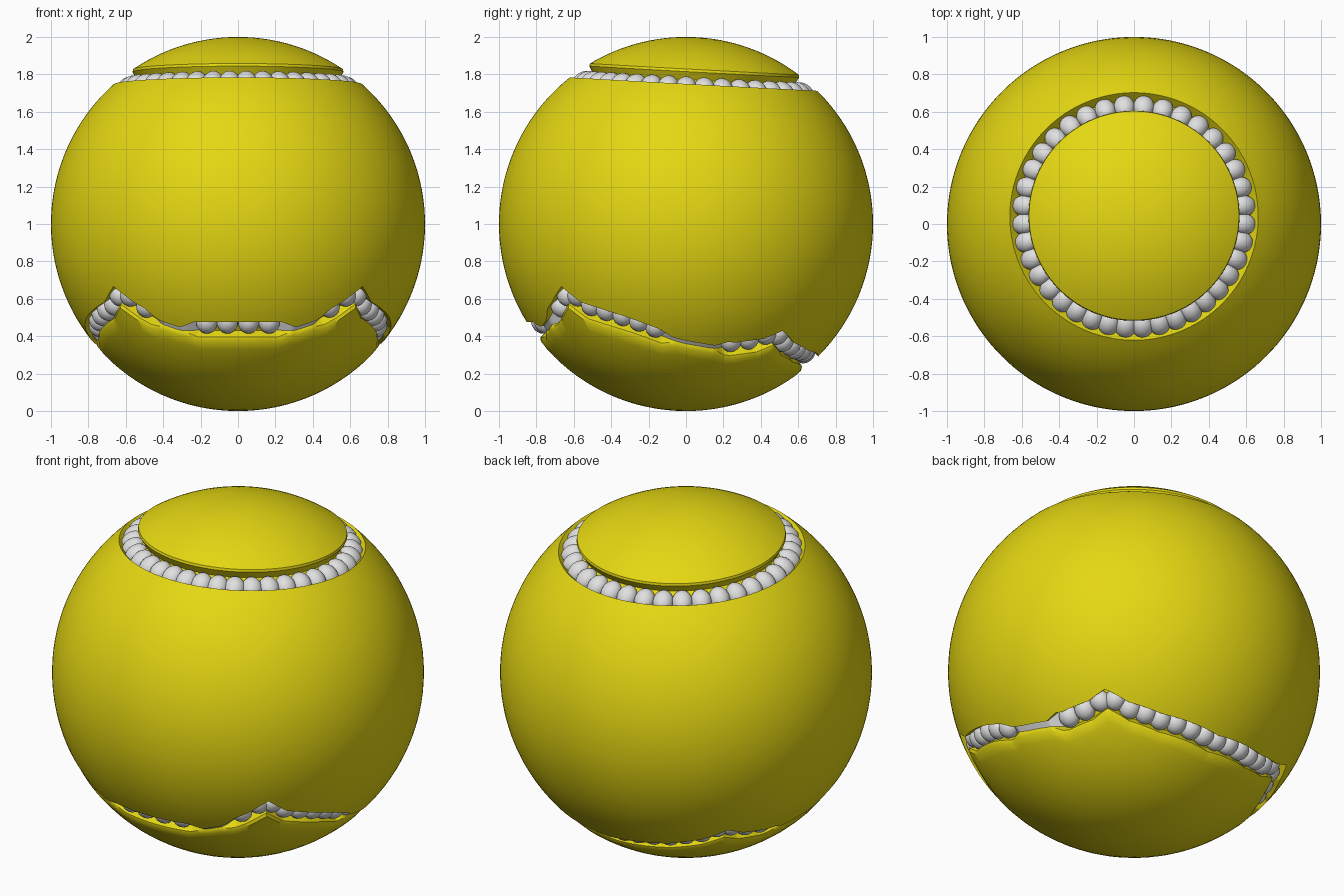
import bpy, bmesh, math
from mathutils import Vector, Matrix

if "Cube" in bpy.data.objects:
    bpy.data.objects.remove(bpy.data.objects["Cube"])

def material(name, col):
    m = bpy.data.materials.new(name)
    m.diffuse_color = (*col, 1)
    m.use_nodes = True
    m.node_tree.nodes["Principled BSDF"].inputs["Base Color"].default_value = m.diffuse_color
    return m

YELLOW = material("yellow", (0.78, 0.68, 0.006))
WHITE = material("off white", (0.75, 0.75, 0.75))

# Lower seam height by azimuth (0 = front, 180 = back), mirrored left to right
SEAM = [(0, .43), (14, .43), (23, .435), (31, .475), (38, .535), (45, .615), (51.5, .535),
        (69, .455), (80, .395), (90, .36), (100, .337), (110, .325), (122, .345),
        (129, .385), (138, .325), (152, .285), (180, .255)]

def fold(az):
    az = abs(az) % 360
    return 360 - az if az > 180 else az

def seam_polar(az):
    az = fold(az)
    for (a, z0), (b, z1) in zip(SEAM, SEAM[1:]):
        if az <= b:
            return math.degrees(math.acos(z0 + (z1 - z0) * (az - a) / (b - a) - 1))
    return 138

def strip(az):
    """1 where the lower groove pinches to a thin strip, 0 where it holds beads."""
    az = fold(az)
    return max(max(0, min(1, (az - a) / 5, (b - az) / 5)) for a, b in ((16, 34), (80, 107)))

def top_tilt(az):
    return -3.1 * math.cos(math.radians(az))

def point(az, polar, r=1.0):
    a, p = math.radians(az), math.radians(polar)
    return Vector((r * math.sin(p) * math.sin(a), -r * math.sin(p) * math.cos(a), 1 + r * math.cos(p)))

def finish(bm, name):
    me = bpy.data.meshes.new(name)
    bm.to_mesh(me)
    bm.free()
    ob = bpy.data.objects.new(name, me)
    bpy.context.collection.objects.link(ob)
    me.materials.append(YELLOW)
    me.materials.append(WHITE)
    bpy.ops.object.select_all(action='DESELECT')
    ob.select_set(True)
    bpy.context.view_layer.objects.active = ob
    bpy.ops.object.shade_smooth_by_angle(angle=math.radians(40))
    return ob

# Ball shell: rows follow the two sunken grooves
CAP, BODY, BOWL = 14, 32, 16

def column(az):
    t0, t1 = 34.6 + top_tilt(az), 41.5 + top_tilt(az)
    s = strip(az)
    hw, floor = 3.1 - 1.9 * s, 0.93 + 0.05 * s
    c = seam_polar(az)
    b0, b1 = c - hw, c + hw
    rows = [(t0 * i / CAP, 1) for i in range(1, CAP)] + [(t0 - .6, 1), (t0, .99)]
    rows += [(t0 + .2, .94), (t1 - .1, .94)]
    rows += [(t1 + (b0 - t1) * i / BODY, 1) for i in range(BODY + 1)]
    rows += [(b0 + .1, floor), (b1 - .2, floor), (b1, .985), (b1 + 1, .997)]
    rows += [(b1 + 1 + (179 - b1) * i / BOWL, 1) for i in range(1, BOWL)]
    return rows

bm = bmesh.new()
N = 360
grid = [[bm.verts.new(point(j, p, r)) for p, r in column(j)] for j in range(N)]
top, bottom = bm.verts.new((0, 0, 2)), bm.verts.new((0, 0, 0))
floor_row = CAP + 1 + 2 + BODY + 1
for j in range(N):
    a, b = grid[j], grid[(j + 1) % N]
    bm.faces.new((top, a[0], b[0]))
    bm.faces.new((a[-1], bottom, b[-1]))
    for i in range(len(a) - 1):
        f = bm.faces.new((a[i], a[i + 1], b[i + 1], b[i]))
        if i == floor_row and strip(j + .5) > 0:
            f.material_index = 1      # pale strip between bead rows
finish(bm, "ball_shell")

def bead(bm, centre, along, size):
    n = (centre - Vector((0, 0, 1))).normalized()
    t = (along - n * along.dot(n)).normalized()
    b = n.cross(t)
    m = Matrix((t * size[0], b * size[1], n * size[2])).transposed().to_4x4()
    m.translation = centre
    res = bmesh.ops.create_uvsphere(bm, u_segments=18, v_segments=12, radius=1, matrix=m)
    for f in {f for v in res["verts"] for f in v.link_faces}:
        f.material_index = 1

# Upper bead ring
bm = bmesh.new()
COUNT = 38
for k in range(COUNT):
    az = 360 * (k + .5) / COUNT
    pol = lambda a: point(a, 38.9 + top_tilt(a), .94)
    bead(bm, pol(az), pol(az + 1) - pol(az - 1), (.056, .068, .05))
finish(bm, "upper_beads")

# Lower bead rows, evenly spaced along each stretch of the seam
bm = bmesh.new()
for a0, a1 in ((0, 16.5), (33, 45), (45, 81), (106, 129), (129, 180)):
    path = [point(a0 + (a1 - a0) * i / 200, seam_polar(a0 + (a1 - a0) * i / 200) - .5, .94)
            for i in range(201)]
    dist = [0]
    for p, q in zip(path, path[1:]):
        dist.append(dist[-1] + (q - p).length)
    n = max(1, round(dist[-1] / .095))
    for k in range(n):
        i = next(i for i, d in enumerate(dist) if d >= dist[-1] * (k + .5) / n)
        along = path[min(i + 4, 200)] - path[max(i - 4, 0)]
        for side in (1, -1):
            flip = Vector((side, 1, 1))
            bead(bm, path[i] * flip, along * flip * side, (.056, .06, .05))
finish(bm, "lower_beads")
